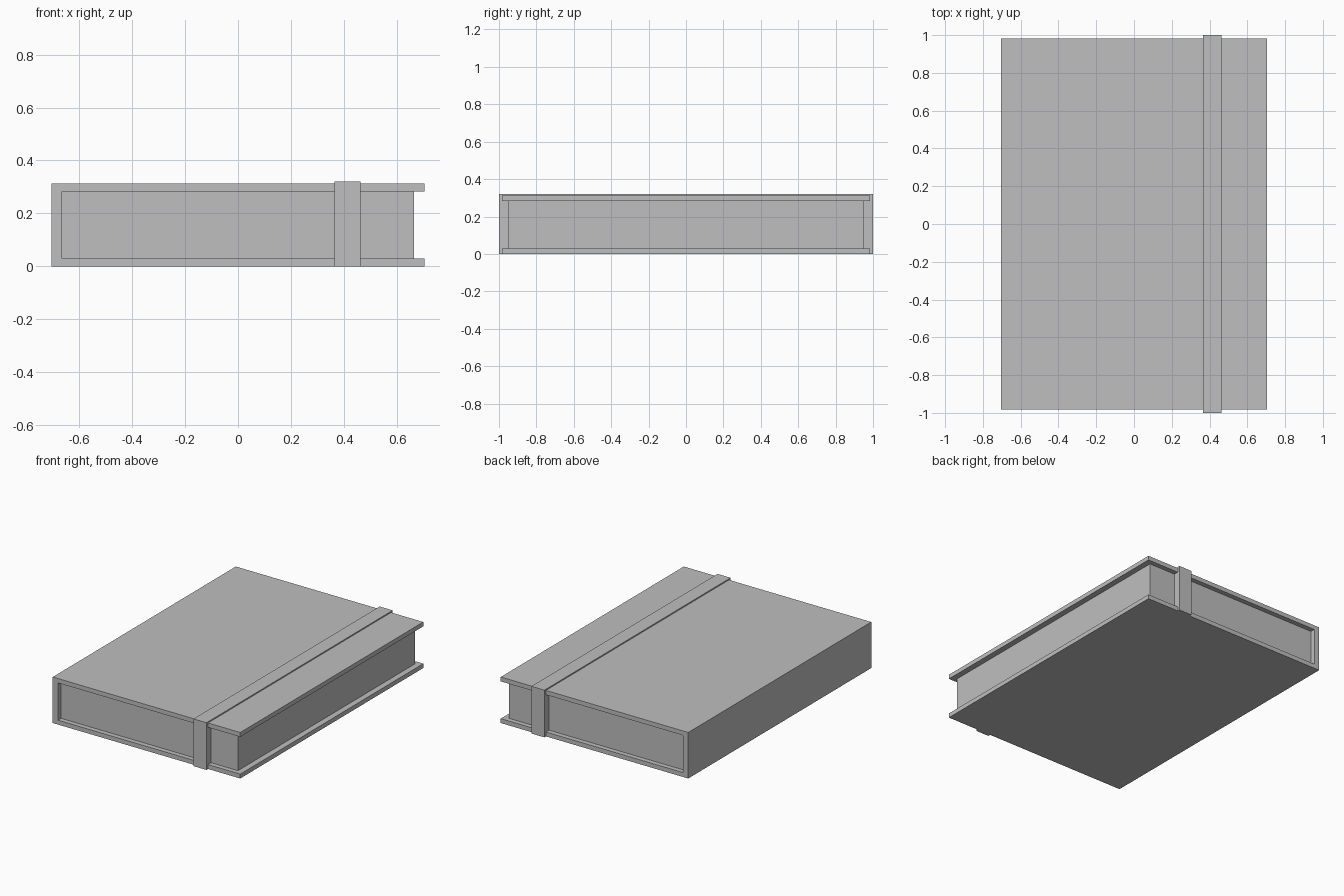
import bpy, bmesh

cube = bpy.data.objects.get("Cube")
if cube:
    bpy.data.objects.remove(cube, do_unlink=True)

grey = bpy.data.materials.new("plain_grey")
grey.use_nodes = True
colour = (0.52, 0.52, 0.52, 1)
grey.diffuse_color = colour
grey.node_tree.nodes["Principled BSDF"].inputs["Base Color"].default_value = colour


def extrude_profile(name, points, half_depth):
    """Extrude an x-z outline symmetrically along y."""
    bm = bmesh.new()
    face = bm.faces.new([bm.verts.new((x, -half_depth, z)) for x, z in points])
    result = bmesh.ops.extrude_face_region(bm, geom=[face])
    verts = [v for v in result["geom"] if isinstance(v, bmesh.types.BMVert)]
    bmesh.ops.translate(bm, verts=verts, vec=(0, 2 * half_depth, 0))
    bmesh.ops.recalc_face_normals(bm, faces=bm.faces)
    mesh = bpy.data.meshes.new(name)
    bm.to_mesh(mesh)
    bm.free()
    mesh.materials.append(grey)
    obj = bpy.data.objects.new(name, mesh)
    bpy.context.collection.objects.link(obj)
    return obj


def rectangle(x0, x1, z0, z1):
    return [(x0, z0), (x1, z0), (x1, z1), (x0, z1)]


edge, spine, height, board = 0.705, -0.665, 0.313, 0.03

# Cover: two boards joined by the spine
extrude_profile("cover", [
    (-edge, 0), (edge, 0), (edge, board), (spine, board),
    (spine, height - board), (edge, height - board),
    (edge, height), (-edge, height)], 0.983)

# Page block, set back from the cover edges
extrude_profile("pages", rectangle(spine, 0.665, board, height - board), 0.95)

# Closing band, slightly proud of the cover
extrude_profile("closing_band", rectangle(0.365, 0.463, 0, 0.321), 1.0)
